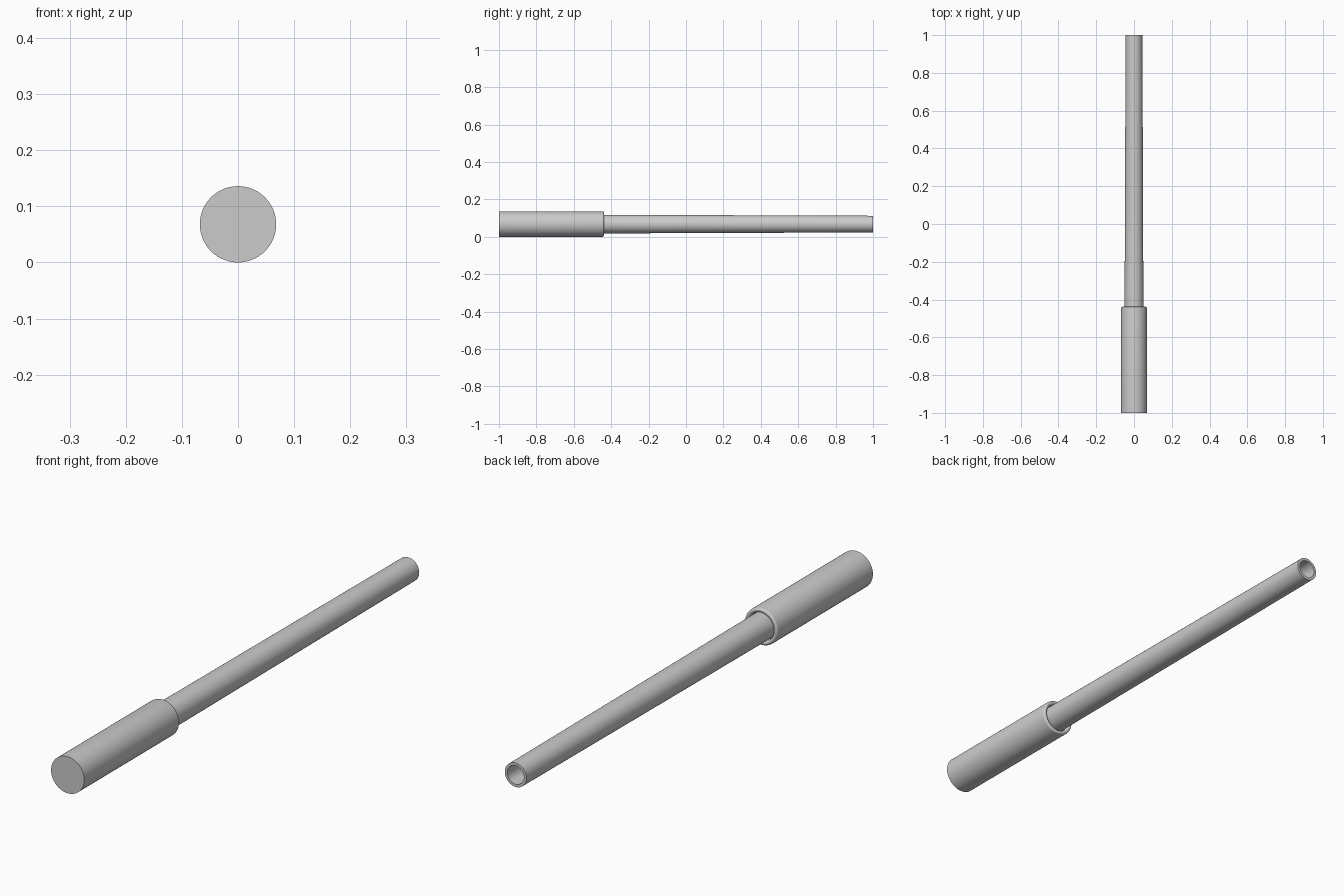
import bpy, bmesh, math

if "Cube" in bpy.data.objects:
    bpy.data.objects.remove(bpy.data.objects["Cube"])

AXIS_Z = 0.068
SIDES = 64


def lathe(name, profile):
    """Revolve (radius, y) points around the long axis of the model."""
    bm = bmesh.new()
    rings = []
    for r, y in profile:
        if r == 0:
            rings.append([bm.verts.new((0, y, AXIS_Z))])
        else:
            rings.append([bm.verts.new((r * math.cos(2 * math.pi * i / SIDES), y,
                                        AXIS_Z + r * math.sin(2 * math.pi * i / SIDES)))
                          for i in range(SIDES)])
    for a, b in zip(rings, rings[1:]):
        for i in range(SIDES):
            j = (i + 1) % SIDES
            corners = [a[i % len(a)], a[j % len(a)], b[j % len(b)], b[i % len(b)]]
            bm.faces.new(list(dict.fromkeys(corners)))
    bmesh.ops.recalc_face_normals(bm, faces=bm.faces)
    mesh = bpy.data.meshes.new(name)
    bm.to_mesh(mesh)
    bm.free()
    obj = bpy.data.objects.new(name, mesh)
    bpy.context.collection.objects.link(obj)
    bpy.ops.object.select_all(action='DESELECT')
    obj.select_set(True)
    bpy.context.view_layer.objects.active = obj
    bpy.ops.object.shade_smooth_by_angle(angle=math.radians(35))
    return obj


# Handle: capped cylinder with a rounded lip that turns in beside the tube
lip_r = 0.008
lip = [(0.060 + lip_r * math.cos(t * math.pi / 10),
        -0.446 + lip_r * math.sin(t * math.pi / 10)) for t in range(11)]
lathe("handle", [(0, -1), (0.068, -1)] + lip + [(0.052, -0.46), (0, -0.46)])

# Tube: slightly tapered, with an open bore at the far end
lathe("tube", [(0, -0.47), (0.050, -0.47), (0.0445, 1), (0.034, 1), (0.036, -0.42), (0, -0.42)])
